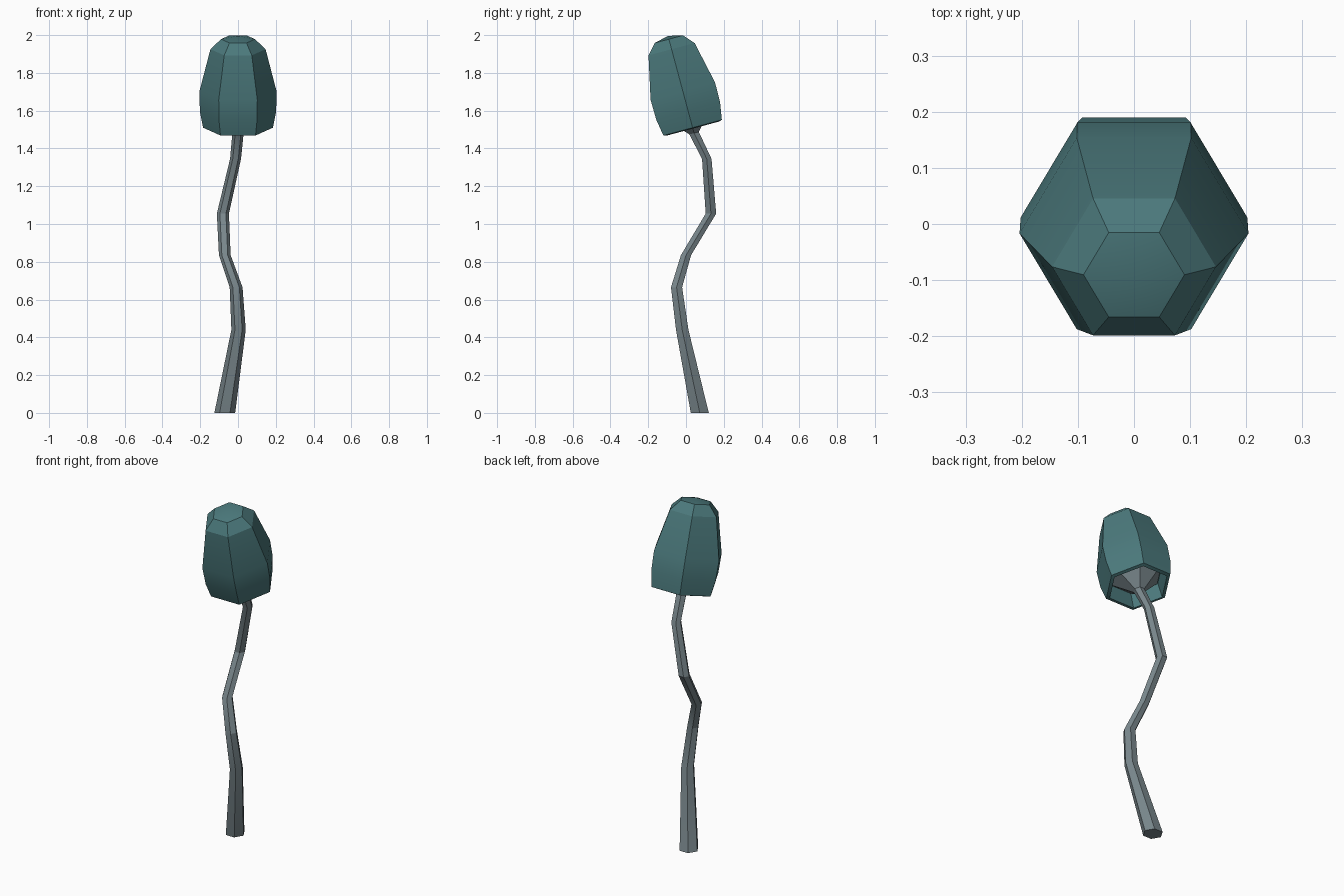
import bpy, bmesh
from math import radians, cos, sin, pi
from mathutils import Vector, Matrix

if "Cube" in bpy.data.objects:
    bpy.data.objects.remove(bpy.data.objects["Cube"])

TILT = Matrix.Rotation(radians(15), 3, 'X')    # cap leans toward the front
RIM = Vector((0, 0.035, 1.51))                 # centre of the cap rim


def ring(centre, radius, rot=None):
    pts = [Vector((radius * cos(i * pi / 3), radius * sin(i * pi / 3), 0)) for i in range(6)]
    return [Vector(centre) + (rot @ p if rot else p) for p in pts]


def cap_ring(t, radius):
    return ring(RIM + TILT @ Vector((0, 0, t)), radius, TILT)


def loft(name, rings, color, cap_start=True, apex=None):
    bm = bmesh.new()
    loops = [[bm.verts.new(p) for p in r] for r in rings]
    for a, b in zip(loops, loops[1:]):
        for i in range(6):
            j = (i + 1) % 6
            bm.faces.new((a[i], a[j], b[j], b[i]))
    if cap_start:
        bm.faces.new(loops[0][::-1])
    if apex is not None:
        top = bm.verts.new(apex)
        for i in range(6):
            bm.faces.new((loops[-1][i], loops[-1][(i + 1) % 6], top))
    else:
        bm.faces.new(loops[-1])
    bmesh.ops.recalc_face_normals(bm, faces=bm.faces)
    me = bpy.data.meshes.new(name)
    bm.to_mesh(me)
    bm.free()
    ob = bpy.data.objects.new(name, me)
    bpy.context.collection.objects.link(ob)
    mat = bpy.data.materials.new(name + "_colour")
    mat.diffuse_color = (*color, 1)
    mat.use_nodes = True
    mat.node_tree.nodes["Principled BSDF"].inputs["Base Color"].default_value = mat.diffuse_color
    me.materials.append(mat)
    bpy.ops.object.select_all(action='DESELECT')
    ob.select_set(True)
    bpy.context.view_layer.objects.active = ob
    bpy.ops.object.shade_smooth_by_angle(angle=radians(25))
    return ob


# crooked stem, flaring into the gills inside the cap
path = [(-0.07, 0.073, 0, 0.055), (0.003, -0.02, 0.44, 0.038),
        (-0.01, -0.05, 0.665, 0.034), (-0.07, 0.0, 0.835, 0.031),
        (-0.08, 0.132, 1.055, 0.032), (-0.013, 0.11, 1.345, 0.029)]
stem = [ring(p[:3], p[3]) for p in path]
stem += [cap_ring(-0.03, 0.03), cap_ring(0.085, 0.15)]
loft("stem", stem, (0.19, 0.24, 0.26))

# hexagonal cap: hollow underside, rim, sides, then rounded top
cap = [cap_ring(t, r) for t, r in [(0.09, 0.155), (-0.005, 0.165), (0.0, 0.185),
                                   (0.09, 0.202), (0.20, 0.204), (0.43, 0.146), (0.485, 0.09)]]
loft("cap", cap, (0.07, 0.19, 0.2), apex=RIM + TILT @ Vector((0, 0, 0.503)))
